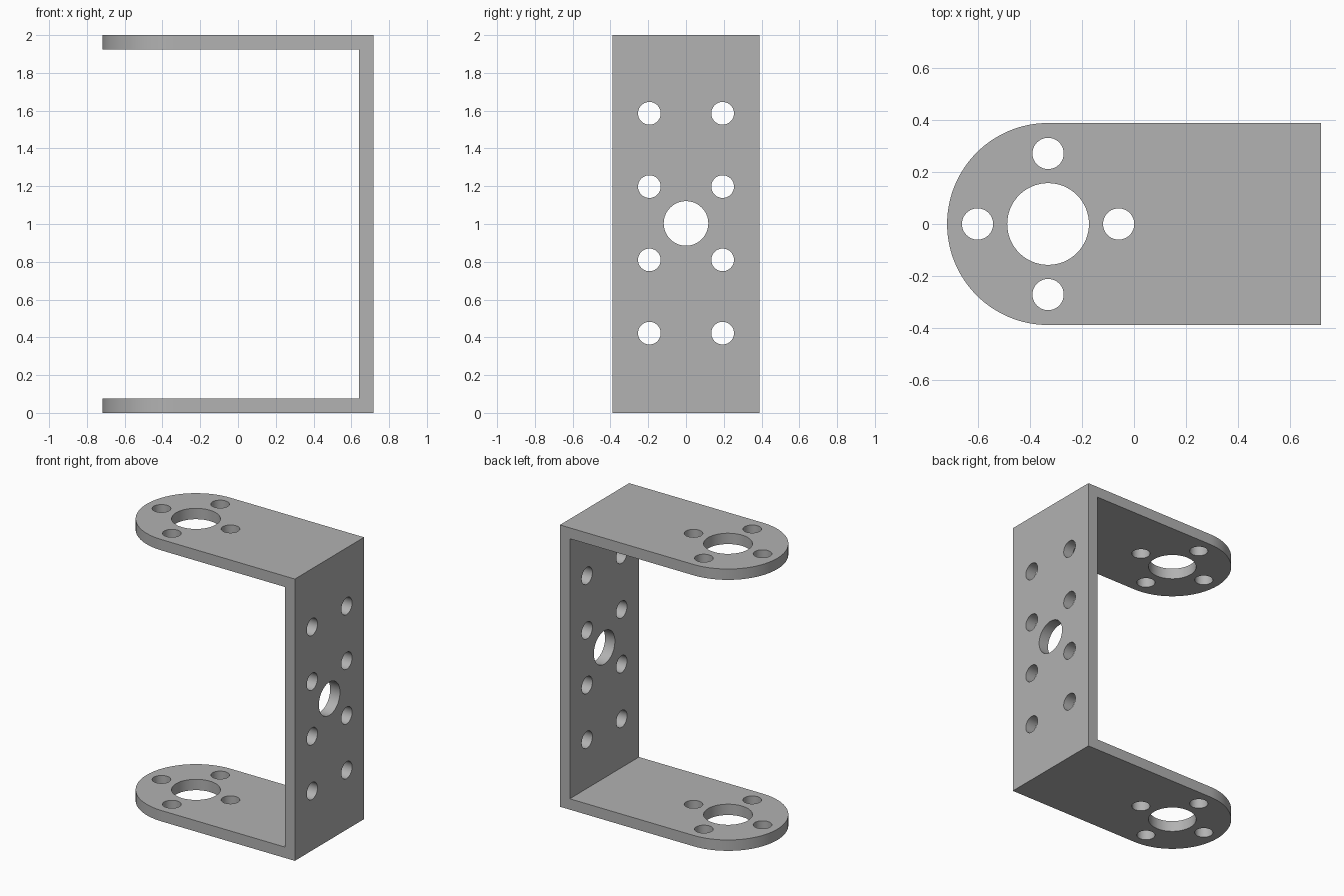
import bpy, bmesh, math
from mathutils import Matrix, Vector

if "Cube" in bpy.data.objects:
    bpy.data.objects.remove(bpy.data.objects["Cube"], do_unlink=True)

HALF_X, HALF_Y, HEIGHT, THICK = 0.718, 0.388, 2.0, 0.077
EAR_X = HALF_X * -1 + HALF_Y      # centre of the rounded ends
SMALL_R = 0.06

grey = bpy.data.materials.new("bracket_grey")
grey.use_nodes = True
colour = (0.445, 0.445, 0.445, 1)
grey.diffuse_color = colour
grey.node_tree.nodes["Principled BSDF"].inputs["Base Color"].default_value = colour


def make_object(name, bm):
    bmesh.ops.recalc_face_normals(bm, faces=bm.faces)
    mesh = bpy.data.meshes.new(name)
    bm.to_mesh(mesh)
    bm.free()
    mesh.materials.append(grey)
    obj = bpy.data.objects.new(name, mesh)
    bpy.context.collection.objects.link(obj)
    return obj


def prism(name, points, direction):
    """Extrude a closed outline along a direction."""
    bm = bmesh.new()
    face = bm.faces.new([bm.verts.new(p) for p in points])
    out = bmesh.ops.extrude_face_region(bm, geom=[face])
    moved = [g for g in out["geom"] if isinstance(g, bmesh.types.BMVert)]
    bmesh.ops.translate(bm, verts=moved, vec=Vector(direction))
    return make_object(name, bm)


def drills(name, holes, axis, length):
    """Cylinders for the holes; each hole is (position, radius)."""
    turn = Matrix.Rotation(math.pi / 2, 4, "Y") if axis == "X" else Matrix()
    bm = bmesh.new()
    for pos, radius in holes:
        bmesh.ops.create_cone(bm, cap_ends=True, segments=64, radius1=radius,
                              radius2=radius, depth=length,
                              matrix=Matrix.Translation(pos) @ turn)
    return make_object(name, bm)


# Bracket body: C-shaped profile extruded across the width
inner = HALF_X - THICK
top = HEIGHT - THICK
profile = [(-HALF_X, 0), (HALF_X, 0), (HALF_X, HEIGHT), (-HALF_X, HEIGHT),
           (-HALF_X, top), (inner, top), (inner, THICK), (-HALF_X, THICK)]
bracket = prism("bracket", [(x, -HALF_Y, z) for x, z in profile], (0, 2 * HALF_Y, 0))

# Plan outline that rounds the free ends of both flanges
steps = 64
arc = [math.pi / 2 + math.pi * i / steps for i in range(steps + 1)]
plan = [(EAR_X + HALF_Y * math.cos(a), HALF_Y * math.sin(a), -0.5) for a in arc]
plan += [(1, -HALF_Y, -0.5), (1, HALF_Y, -0.5)]
rounding = prism("rounding_cutter", plan, (0, 0, 3))

# Flange holes: large bore with four screw holes around it
offset = 0.271
flange_holes = [((EAR_X, 0, 1), 0.157)]
for i in range(4):
    a = i * math.pi / 2
    flange_holes.append(((EAR_X + offset * math.cos(a), offset * math.sin(a), 1), SMALL_R))
flange_drills = drills("flange_hole_cutter", flange_holes, "Z", 3)

# Back plate holes: central bore and two columns of four
plate_holes = [((HALF_X, 0, 1.003), 0.118)]
for side in (-1, 1):
    for row in range(4):
        plate_holes.append(((HALF_X, side * 0.194, 0.422 + row * 0.388), SMALL_R))
plate_drills = drills("plate_hole_cutter", plate_holes, "X", 0.5)

# Cut the body, then bake the result and drop the cutters
cutters = [(rounding, "INTERSECT"), (flange_drills, "DIFFERENCE"), (plate_drills, "DIFFERENCE")]
for cutter, operation in cutters:
    mod = bracket.modifiers.new(cutter.name, "BOOLEAN")
    mod.object, mod.operation, mod.solver = cutter, operation, "EXACT"
    cutter.hide_render = True
baked = bpy.data.meshes.new_from_object(
    bracket.evaluated_get(bpy.context.evaluated_depsgraph_get()))
bracket.modifiers.clear()
bracket.data = baked
for cutter, _ in cutters:
    bpy.data.objects.remove(cutter, do_unlink=True)

# Smooth bores and rounded ends, crisp plate edges
bpy.ops.object.select_all(action="DESELECT")
bracket.select_set(True)
bpy.context.view_layer.objects.active = bracket
bpy.ops.object.shade_smooth_by_angle(angle=math.radians(30))
